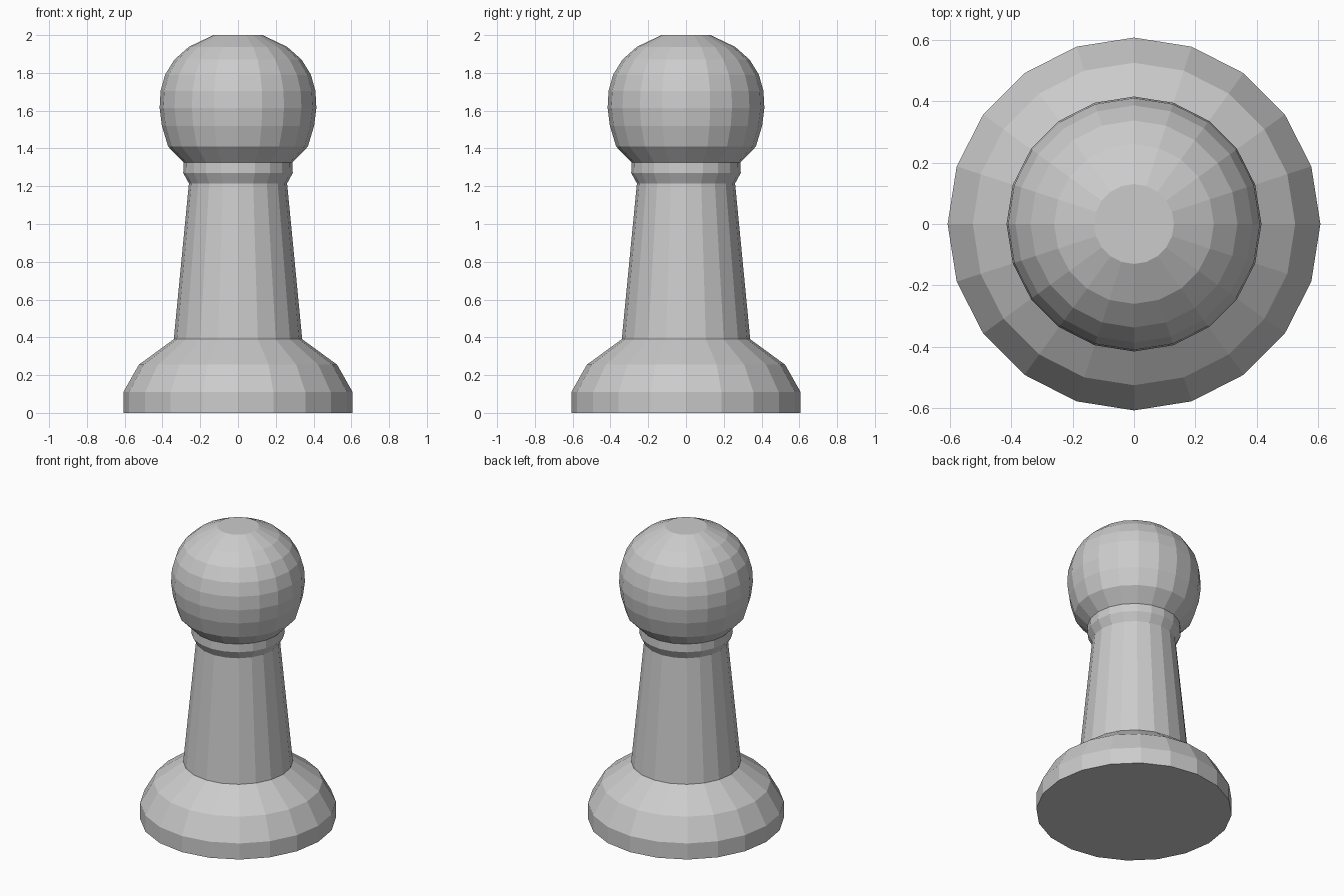
import bpy, bmesh
from math import cos, sin, tau

if "Cube" in bpy.data.objects:
    bpy.data.objects.remove(bpy.data.objects["Cube"])

SIDES = 20

# Profile as (radius, height), bottom to top
base = [(0.607, 0.0), (0.607, 0.11), (0.525, 0.255), (0.34, 0.39)]
stem = [(0.26, 1.215)]
collar = [(0.29, 1.27), (0.288, 1.325)]
head = [(0.37, 1.41), (0.403, 1.52), (0.415, 1.615), (0.41, 1.705),
        (0.386, 1.79), (0.337, 1.87), (0.26, 1.938), (0.13, 2.0)]


def lathe(name, profile):
    """Turn a profile around z into a closed, flat-faced solid."""
    bm = bmesh.new()
    rings = [[bm.verts.new((r * cos(tau * i / SIDES), r * sin(tau * i / SIDES), z))
              for i in range(SIDES)] for r, z in profile]
    for low, high in zip(rings, rings[1:]):
        for i in range(SIDES):
            j = (i + 1) % SIDES
            bm.faces.new((low[i], low[j], high[j], high[i]))
    bm.faces.new(rings[0][::-1])
    bm.faces.new(rings[-1])
    mesh = bpy.data.meshes.new(name)
    bm.to_mesh(mesh)
    bm.free()
    obj = bpy.data.objects.new(name, mesh)
    bpy.context.collection.objects.link(obj)
    return obj


# The whole piece is turned as one solid
lathe("turned_pawn", base + stem + collar + head)
